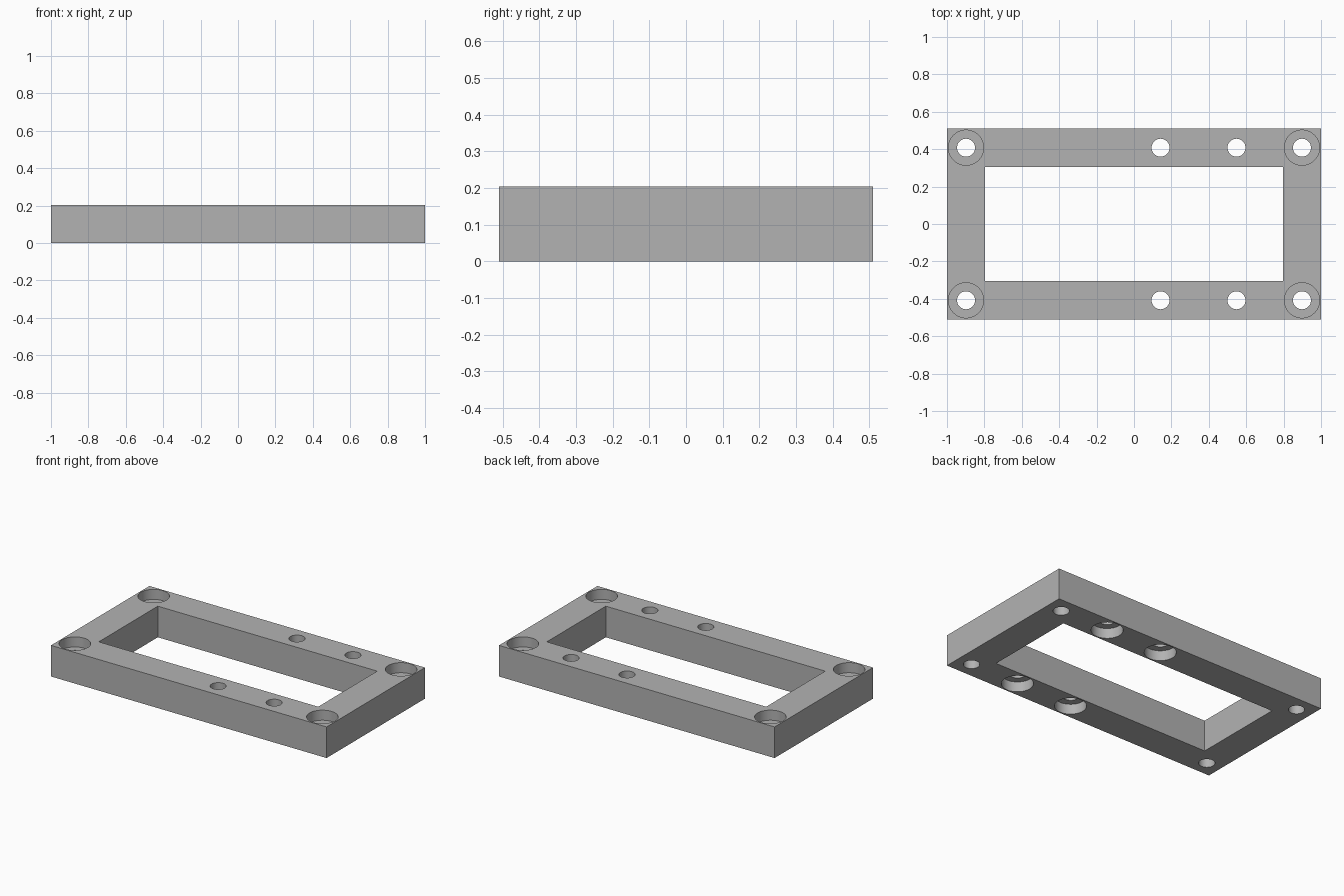
import bpy
import bmesh
from mathutils import Matrix

if "Cube" in bpy.data.objects:
    bpy.data.objects.remove(bpy.data.objects["Cube"], do_unlink=True)

LENGTH, WIDTH, HEIGHT = 2.0, 1.02, 0.204
RAIL = 0.204
HOLE_R, BORE_R, BORE_DEPTH = 0.048, 0.094, 0.066
ROW_Y = 0.408

grey = bpy.data.materials.new("grey metal")
grey.use_nodes = True
colour = (0.45, 0.45, 0.45, 1)
grey.diffuse_color = colour
grey.node_tree.nodes["Principled BSDF"].inputs["Base Color"].default_value = colour


def finish(name, bm):
    mesh = bpy.data.meshes.new(name)
    bm.to_mesh(mesh)
    bm.free()
    mesh.materials.append(grey)
    obj = bpy.data.objects.new(name, mesh)
    bpy.context.collection.objects.link(obj)
    return obj


def box(name, sx, sy, z0, z1):
    bm = bmesh.new()
    place = Matrix.Translation((0, 0, (z0 + z1) / 2)) @ Matrix.Diagonal((sx, sy, z1 - z0, 1))
    bmesh.ops.create_cube(bm, size=1, matrix=place)
    return finish(name, bm)


def cylinder(name, x, y, radius, z0, z1):
    bm = bmesh.new()
    bmesh.ops.create_cone(bm, cap_ends=True, segments=48, radius1=radius, radius2=radius,
                          depth=z1 - z0, matrix=Matrix.Translation((x, y, (z0 + z1) / 2)))
    return finish(name, bm)


# Rectangular frame block
frame = box("mounting_frame", LENGTH, WIDTH, 0, HEIGHT)

# Central opening
over = 0.1
cutters = [box("opening_cutter", LENGTH - 2 * RAIL, WIDTH - 2 * RAIL, -over, HEIGHT + over)]

# Corner holes are counterbored from above, rail holes from below
above = (HEIGHT - BORE_DEPTH, HEIGHT + over)
below = (-over, BORE_DEPTH)
for x, (z0, z1) in ((-0.898, above), (0.898, above), (0.142, below), (0.548, below)):
    for y in (-ROW_Y, ROW_Y):
        cutters.append(cylinder("counterbore_cutter", x, y, BORE_R, z0, z1))
        cutters.append(cylinder("hole_cutter", x, y, HOLE_R, -over, HEIGHT + over))

# Cut everything out, then discard the cutters
bpy.context.view_layer.objects.active = frame
frame.select_set(True)
for cutter in cutters:
    cutter.hide_render = True
    mod = frame.modifiers.new("cut", "BOOLEAN")
    mod.operation = "DIFFERENCE"
    mod.solver = "EXACT"
    mod.object = cutter
    bpy.ops.object.modifier_apply(modifier=mod.name)
    bpy.data.objects.remove(cutter, do_unlink=True)

bpy.ops.object.shade_smooth_by_angle(angle=0.5)
